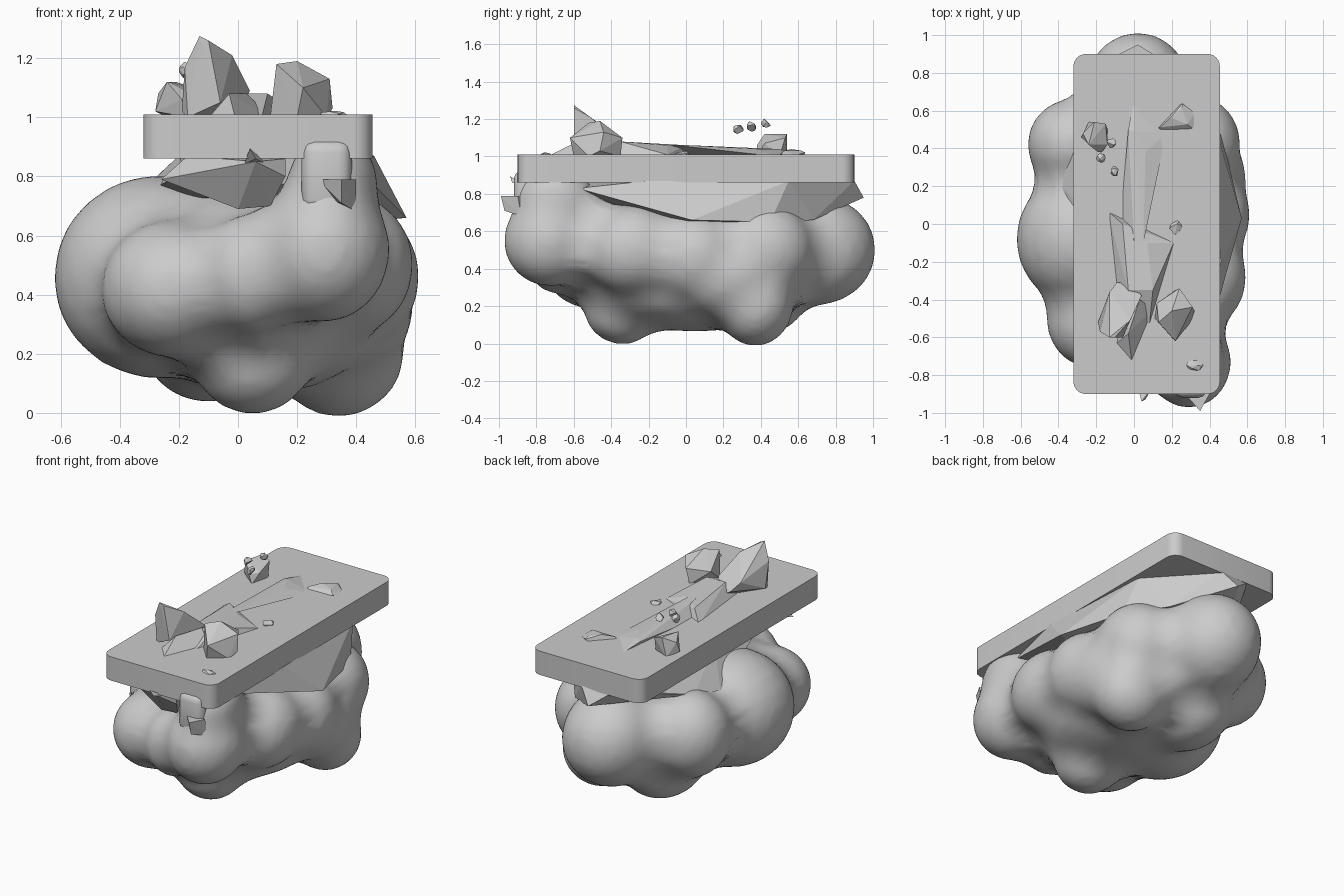
import bpy, bmesh, math, random
from mathutils import Vector, Matrix

random.seed(4)


def finish(name, bm, smooth=None):
    bmesh.ops.recalc_face_normals(bm, faces=bm.faces)
    mesh = bpy.data.meshes.new(name)
    bm.to_mesh(mesh)
    bm.free()
    ob = bpy.data.objects.new(name, mesh)
    bpy.context.collection.objects.link(ob)
    if smooth:
        bpy.ops.object.select_all(action='DESELECT')
        bpy.context.view_layer.objects.active = ob
        ob.select_set(True)
        bpy.ops.object.shade_smooth_by_angle(angle=math.radians(smooth))
    return ob


def hull(name, pts):
    """Faceted rock: convex hull of a few corner points."""
    bm = bmesh.new()
    for p in pts:
        bm.verts.new(p)
    res = bmesh.ops.convex_hull(bm, input=bm.verts)
    junk = {g for g in res["geom_interior"] + res["geom_unused"]
            if isinstance(g, bmesh.types.BMVert)}
    bmesh.ops.delete(bm, geom=list(junk), context='VERTS')
    return finish(name, bm)


def rounded_block(name, centre, size, radius, segments, only_vertical):
    bm = bmesh.new()
    bmesh.ops.create_cube(bm, size=1, matrix=Matrix.Translation(centre)
                          @ Matrix.Diagonal((*size, 1)))
    edges = [e for e in bm.edges if not only_vertical
             or abs(e.verts[0].co.z - e.verts[1].co.z) > 0.1]
    bmesh.ops.bevel(bm, geom=edges, offset=radius, segments=segments,
                    profile=0.5, affect='EDGES')
    return finish(name, bm, 30)


# Lumpy cloud-like base: lobes (centre, radii) swollen, fused, then shrunk
# back so that the creases between them fill in
lobes = [
    ((0.05, 0.00, 0.46), (0.42, 0.75, 0.34)),    # core
    ((0.07, 0.05, 0.29), (0.40, 0.62, 0.22)),    # underside
    ((-0.27, -0.08, 0.46), (0.35, 0.36, 0.34)),  # big left
    ((-0.22, -0.50, 0.42), (0.24, 0.26, 0.23)),  # front left
    ((-0.32, 0.42, 0.50), (0.24, 0.24, 0.26)),   # back left
    ((0.02, 0.70, 0.50), (0.28, 0.31, 0.29)),    # back
    ((0.29, -0.73, 0.55), (0.22, 0.24, 0.24)),   # front right
    ((0.32, -0.70, 0.76), (0.15, 0.21, 0.19)),
    ((0.36, -0.28, 0.50), (0.23, 0.27, 0.24)),   # right side
    ((0.39, 0.05, 0.46), (0.22, 0.24, 0.24)),
    ((0.34, 0.37, 0.21), (0.22, 0.20, 0.22)),    # low right
    ((0.37, 0.22, 0.36), (0.22, 0.30, 0.22)),
    ((0.32, 0.42, 0.50), (0.24, 0.26, 0.25)),
    ((0.05, -0.34, 0.19), (0.20, 0.20, 0.19)),   # low front
    ((-0.10, 0.36, 0.24), (0.22, 0.28, 0.20)),   # low back
    ((0.05, -0.68, 0.47), (0.18, 0.18, 0.20)),
]
GROW = 0.10
bm = bmesh.new()
for c, r in lobes:
    m = Matrix.Translation(c) @ Matrix.Diagonal((*[v + GROW for v in r], 1))
    bmesh.ops.create_icosphere(bm, subdivisions=3, radius=1, matrix=m)
base = finish("lumpy_base", bm)
rm = base.modifiers.new("fuse", 'REMESH')
rm.mode = 'VOXEL'
rm.voxel_size = 0.03
rm.use_smooth_shade = True
sm = base.modifiers.new("soften", 'SMOOTH')
sm.factor = 0.5
sm.iterations = 10
shrink = base.modifiers.new("shrink", 'DISPLACE')
shrink.mid_level = 0
shrink.strength = 0.008 - GROW
sm = base.modifiers.new("relax", 'SMOOTH')
sm.factor = 0.5
sm.iterations = 5

# Stubby column rising from the base in front of the slab
rounded_block("front_column", (0.30, -0.80, 0.80), (0.17, 0.24, 0.25), 0.045, 3, False)

# Slab with rounded vertical corners
rounded_block("slab", (0.067, 0, 0.935), (0.775, 1.8, 0.15), 0.065, 6, True)

# Jagged rock layer wedged between slab and base
hull("under_rock", [
    (-0.18, -0.52, 0.82), (0.00, -0.60, 0.74), (0.15, -0.60, 0.87), (0.40, -0.58, 0.83),
    (0.46, 0.0, 0.65), (0.57, 0.03, 0.66), (0.46, -0.2, 0.87), (0.47, 0.45, 0.65),
    (0.30, 0.68, 0.66), (0.02, 0.95, 0.78), (0.10, 0.90, 0.87), (-0.10, 0.89, 0.87),
    (-0.38, 0.20, 0.70), (-0.34, 0.40, 0.74), (-0.20, 0.0, 0.87), (-0.24, 0.6, 0.80),
    (0.42, 0.55, 0.87)])
hull("front_wedge", [
    (-0.26, -0.70, 0.79), (-0.17, -0.68, 0.87), (0.00, -0.76, 0.69), (0.11, -0.76, 0.70),
    (0.16, -0.84, 0.80), (0.16, -0.85, 0.86), (0.06, -0.90, 0.85), (0.0, -0.5, 0.8)])
hull("front_shard_tip", [
    (0.02, -0.86, 0.84), (0.10, -0.86, 0.84), (0.04, -0.94, 0.895), (0.06, -0.93, 0.86)])
hull("front_spur", [
    (0.27, -0.90, 0.79), (0.40, -0.90, 0.79), (0.35, -0.99, 0.79), (0.35, -0.97, 0.71),
    (0.40, -0.88, 0.68), (0.30, -0.80, 0.72)])

# Large crystals on the slab
hull("tall_crystal", [
    (-0.17, -0.57, 1.00), (-0.18, -0.57, 1.17), (-0.13, -0.60, 1.275), (-0.02, -0.51, 1.21),
    (0.0, -0.46, 1.16), (0.04, -0.38, 1.09), (0.0, -0.31, 1.00), (-0.09, -0.31, 1.05),
    (-0.13, -0.36, 1.10), (-0.19, -0.52, 1.02), (-0.06, -0.60, 1.05), (-0.10, -0.60, 1.26)])
hull("short_crystal", [
    (0.11, -0.50, 1.01), (0.13, -0.52, 1.18), (0.20, -0.46, 1.19), (0.31, -0.44, 1.13),
    (0.32, -0.46, 1.03), (0.22, -0.62, 1.10), (0.20, -0.60, 1.00), (0.24, -0.34, 1.10),
    (0.22, -0.35, 1.00), (0.12, -0.42, 1.08), (0.30, -0.52, 1.00)])
hull("back_crystal", [
    (-0.28, 0.46, 1.02), (-0.27, 0.48, 1.08), (-0.21, 0.54, 1.12), (-0.15, 0.53, 1.10),
    (-0.14, 0.42, 1.07), (-0.19, 0.38, 1.06), (-0.24, 0.42, 1.12), (-0.17, 0.38, 1.00),
    (-0.14, 0.50, 1.00), (-0.24, 0.54, 1.00)])

# Low ridge splitting the slab top
hull("long_ridge", [
    (0.00, 0.67, 1.00), (-0.03, 0.50, 1.03), (0.0, 0.49, 1.04), (0.0, -0.10, 1.065),
    (-0.07, 0.05, 1.00), (0.05, -0.1, 1.065), (0.17, 0.48, 1.00), (0.06, 0.38, 1.04)])
hull("front_ridge", [
    (-0.14, 0.07, 1.00), (-0.08, -0.42, 1.01), (-0.03, -0.35, 1.08), (-0.06, 0.0, 1.06),
    (0.21, -0.10, 1.01), (0.10, -0.35, 1.08), (0.08, -0.55, 1.00), (0.07, -0.10, 1.06)])
hull("front_shard", [
    (-0.01, -0.74, 1.00), (-0.09, -0.63, 1.01), (-0.03, -0.58, 1.08), (0.03, -0.40, 1.08),
    (0.10, -0.45, 1.01), (-0.06, -0.40, 1.00)])

# Flat chips and floating pebbles
for name, (x, y, z), (a, b, c) in [
        ("chip_back", (0.22, 0.56, 1.01), (0.11, 0.09, 0.03)),
        ("chip_middle", (0.22, -0.02, 1.01), (0.035, 0.04, 0.025)),
        ("chip_front", (0.32, -0.75, 1.00), (0.06, 0.035, 0.022)),
        ("pebble_1", (-0.12, 0.43, 1.18), (0.026, 0.028, 0.03)),
        ("pebble_2", (-0.175, 0.35, 1.16), (0.026, 0.026, 0.03)),
        ("pebble_3", (-0.10, 0.28, 1.145), (0.026, 0.03, 0.026))]:
    pts = []
    for i in range(18):
        d = Vector([random.gauss(0, 1) for _ in range(3)]).normalized()
        pts.append((x + a * d.x, y + b * d.y, z + c * d.z))
    hull(name, pts)
